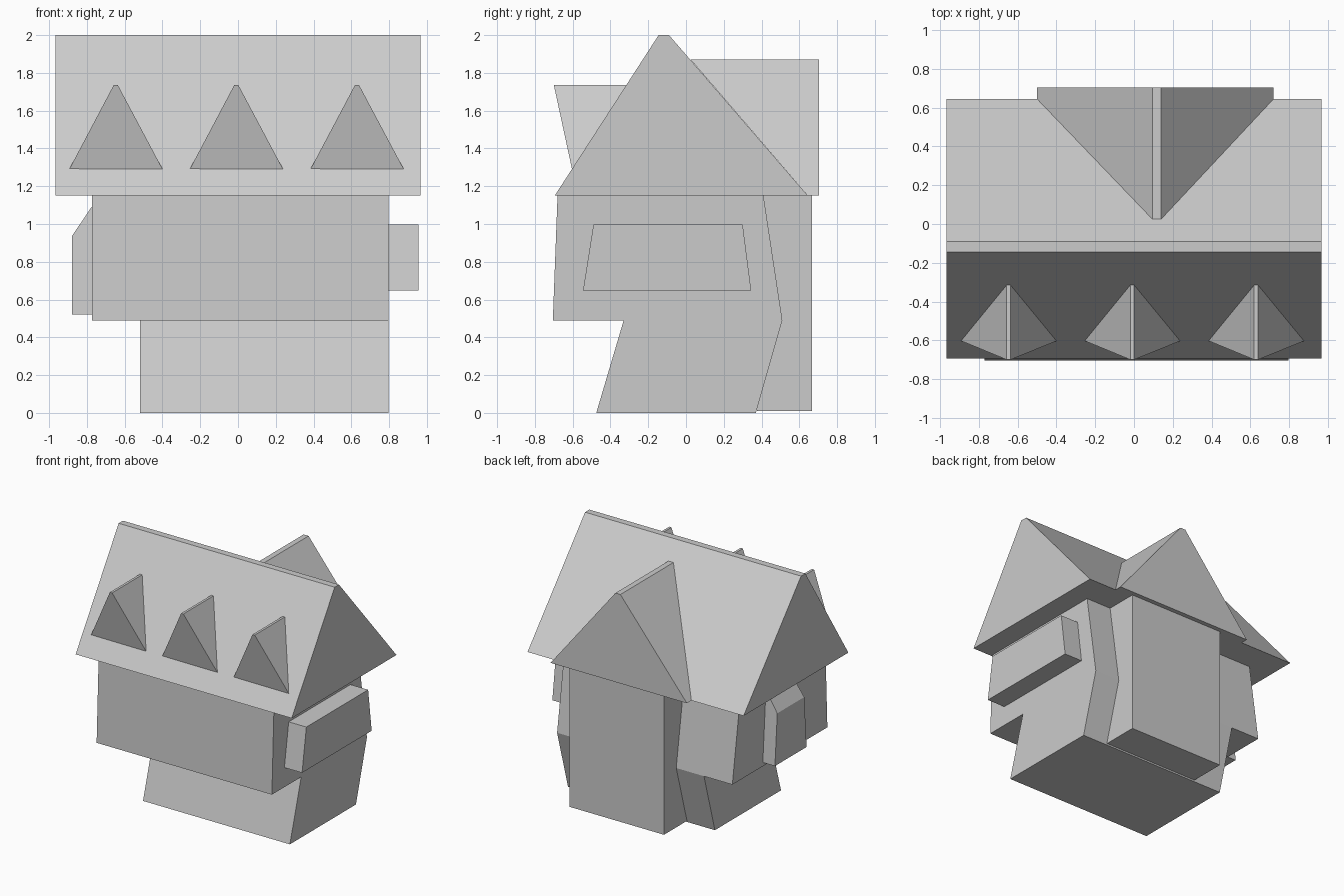
import bpy, bmesh, math

if "Cube" in bpy.data.objects:
    bpy.data.objects.remove(bpy.data.objects["Cube"])


def make_object(name, bm):
    bmesh.ops.recalc_face_normals(bm, faces=bm.faces[:])
    mesh = bpy.data.meshes.new(name)
    bm.to_mesh(mesh)
    bm.free()
    obj = bpy.data.objects.new(name, mesh)
    bpy.context.collection.objects.link(obj)
    return obj


def prism(name, profile, a, b, axis='x'):
    """Extrude a closed profile between a and b: (y, z) along x, (x, z) along y."""
    place = (lambda p, t: (t, *p)) if axis == 'x' else (lambda p, t: (p[0], t, p[1]))
    bm = bmesh.new()
    face = bm.faces.new([bm.verts.new(place(p, a)) for p in profile])
    new = bmesh.ops.extrude_face_region(bm, geom=[face])['geom']
    shift = (b - a, 0, 0) if axis == 'x' else (0, b - a, 0)
    bmesh.ops.translate(bm, vec=shift, verts=[v for v in new if isinstance(v, bmesh.types.BMVert)])
    return make_object(name, bm)


def hull(name, points):
    """Flat-faced convex solid around a few corner points."""
    bm = bmesh.new()
    for p in points:
        bm.verts.new(p)
    bmesh.ops.convex_hull(bm, input=bm.verts[:])
    bmesh.ops.dissolve_limit(bm, angle_limit=math.radians(0.5),
                             verts=bm.verts[:], edges=bm.edges[:])
    return make_object(name, bm)


# Main roof with a narrow flat ridge
prism("main_roof", [(-0.695, 1.15), (0.645, 1.15), (-0.09, 2.0), (-0.145, 2.0)], -0.967, 0.967)

# Walls: overhanging upper storey and tapering ground floor
prism("upper_storey", [(-0.705, 0.49), (0.51, 0.49), (0.41, 1.15), (-0.68, 1.15)], -0.772, 0.797)
prism("ground_floor", [(-0.475, 0), (0.37, 0), (0.51, 0.49), (-0.33, 0.49)], -0.518, 0.797)

# Rear wing and its cross gable running into the main roof
prism("rear_wing", [(-0.27, 0.01), (0.575, 0.01), (0.575, 1.15), (-0.27, 1.15)], 0.375, 0.667, 'y')
gable = [(x, y, 1.15) for x in (-0.50, 0.72) for y in (0.645, 0.703)]
gable += [(x, y, 1.87) for x in (0.095, 0.14) for y in (0.025, 0.703)]
hull("rear_gable", gable)

# Three pointed dormers leaning out of the front roof slope
for i, x in enumerate((-0.645, -0.007, 0.632)):
    pts = [(x - 0.247, -0.603, 1.293), (x + 0.247, -0.603, 1.288)]
    pts += [(x + dx, y, 1.737) for dx in (-0.012, 0.008) for y in (-0.70, -0.313)]
    hull(f"dormer_{i + 1}", pts)

# Right bay: tapered box on the side wall
prism("right_bay", [(-0.545, 0.648), (0.345, 0.648), (0.30, 0.997), (-0.49, 0.997)], 0.79, 0.955)

# Left bay: narrower, with a sloping top
left_bay = [(x, y, 0.52) for x in (-0.88, -0.76) for y in (-0.285, 0.12)]
left_bay += [(-0.88, y, 0.935) for y in (-0.255, 0.09)]
left_bay += [(-0.765, y, 1.105) for y in (-0.245, 0.08)]
hull("left_bay", left_bay)
